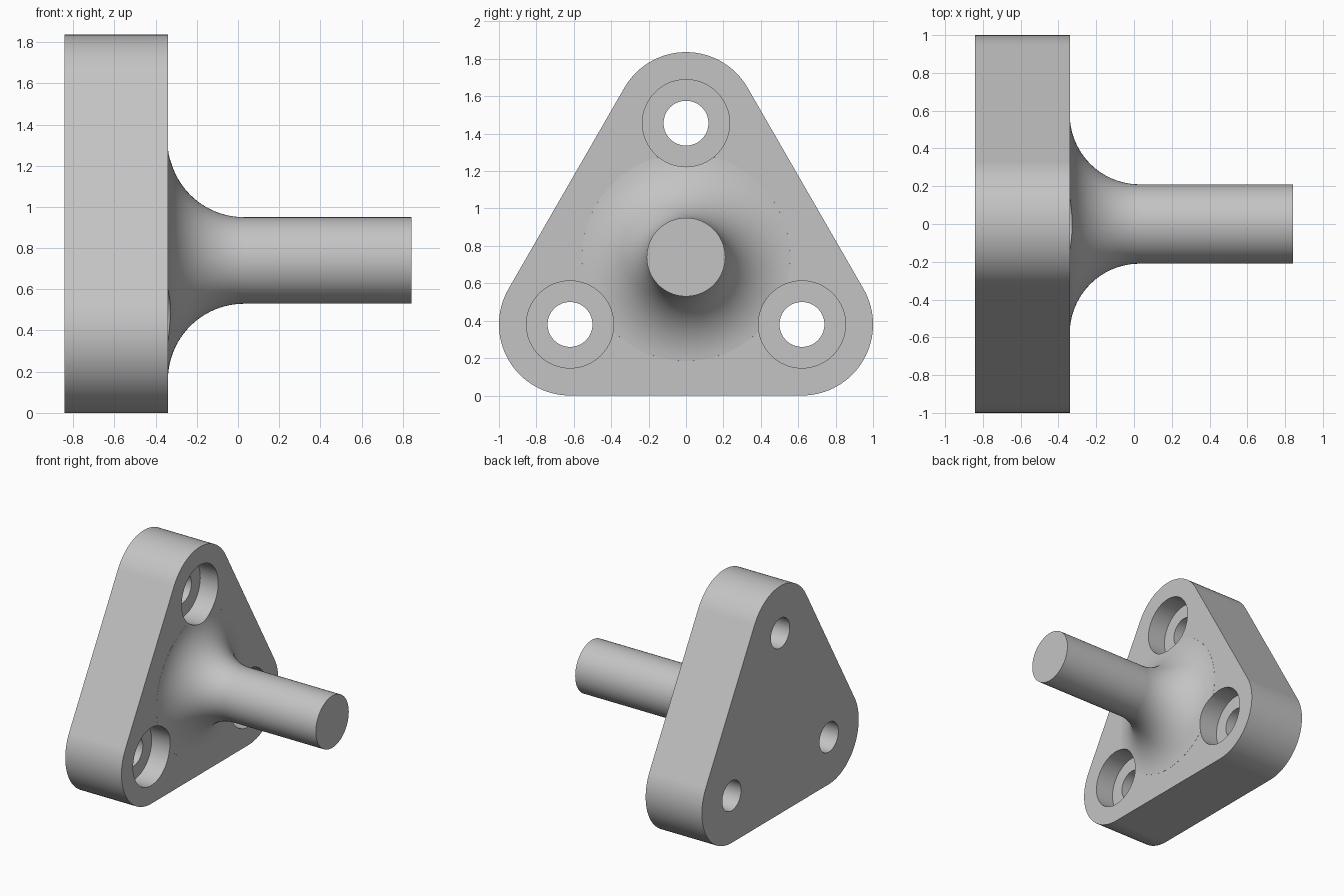
import bpy, bmesh, math
from mathutils import Matrix, Vector

cube = bpy.data.objects.get("Cube")
if cube:
    bpy.data.objects.remove(cube)

BACK, FACE, TIP = -0.842, -0.34, 0.842   # plate back, plate face, stem end
AXIS_Z = 0.74
CORNER_R, BORE_R, HOLE_R, BORE_DEPTH = 0.38, 0.233, 0.12, 0.16
STEM_R, FILLET = 0.21, 0.37
CORNERS = [(-0.62, 0.38), (0.62, 0.38), (0, 1.456)]

steel = bpy.data.materials.new("light_grey")
grey = (0.55, 0.55, 0.55, 1)
steel.diffuse_color = grey
steel.use_nodes = True
steel.node_tree.nodes["Principled BSDF"].inputs["Base Color"].default_value = grey


def make_object(name, bm):
    bmesh.ops.recalc_face_normals(bm, faces=bm.faces)
    mesh = bpy.data.meshes.new(name)
    bm.to_mesh(mesh)
    bm.free()
    mesh.materials.append(steel)
    obj = bpy.data.objects.new(name, mesh)
    bpy.context.collection.objects.link(obj)
    return obj


def revolve(name, profile, y, z, steps=96):
    """Turn an (x, radius) profile about a line parallel to x."""
    bm = bmesh.new()
    rings = []
    for x, r in profile:
        rings.append([bm.verts.new((x, y + r * math.cos(math.tau * i / steps),
                                    z + r * math.sin(math.tau * i / steps)))
                      for i in range(steps)])
    for a, b in zip(rings, rings[1:]):
        for i in range(steps):
            j = (i + 1) % steps
            bm.faces.new((a[i], a[j], b[j], b[i]))
    bm.faces.new(rings[0])
    bm.faces.new(rings[-1])
    return make_object(name, bm)


def combine(target, tool, operation):
    mod = target.modifiers.new("combine", "BOOLEAN")
    mod.operation, mod.solver, mod.object = operation, "EXACT", tool
    bpy.context.view_layer.objects.active = target
    bpy.ops.object.modifier_apply(modifier=mod.name)
    bpy.data.objects.remove(tool)


# Rounded triangular plate: one 120 degree arc per corner
bm = bmesh.new()
outline = []
for k, (y, z) in enumerate(CORNERS):
    start = math.radians(150 + 120 * k)
    for i in range(33):
        a = start + math.radians(120) * i / 32
        outline.append(bm.verts.new((BACK, y + CORNER_R * math.cos(a),
                                     z + CORNER_R * math.sin(a))))
base = bm.faces.new(outline)
out = bmesh.ops.extrude_face_region(bm, geom=[base], use_keep_orig=True)
bmesh.ops.translate(bm, vec=(FACE - BACK, 0, 0),
                    verts=[v for v in out["geom"] if isinstance(v, bmesh.types.BMVert)])
flange = make_object("mounting_flange", bm)

# Round stem flaring into the plate with a concave fillet
profile = [(FACE - 0.1, STEM_R + FILLET - 0.015)]
for i in range(1, 25):
    a = math.radians(90) * i / 24
    profile.append((FACE + FILLET * (1 - math.cos(a)),
                    STEM_R + FILLET * (1 - math.sin(a))))
profile.append((TIP, STEM_R))
combine(flange, revolve("stem", profile, 0, AXIS_Z), "UNION")

# Counterbored bolt holes
floor = FACE - BORE_DEPTH
for y, z in CORNERS:
    bolt = [(BACK - 0.1, HOLE_R), (floor, HOLE_R), (floor, BORE_R), (0.2, BORE_R)]
    combine(flange, revolve("bolt_cutter", bolt, y, z, 64), "DIFFERENCE")

# Smooth rounded surfaces, flat faces kept clean
bpy.ops.object.select_all(action="DESELECT")
flange.select_set(True)
bpy.context.view_layer.objects.active = flange
bpy.ops.object.shade_smooth_by_angle(angle=math.radians(25))
weighted = flange.modifiers.new("clean_normals", "WEIGHTED_NORMAL")
weighted.keep_sharp = True
